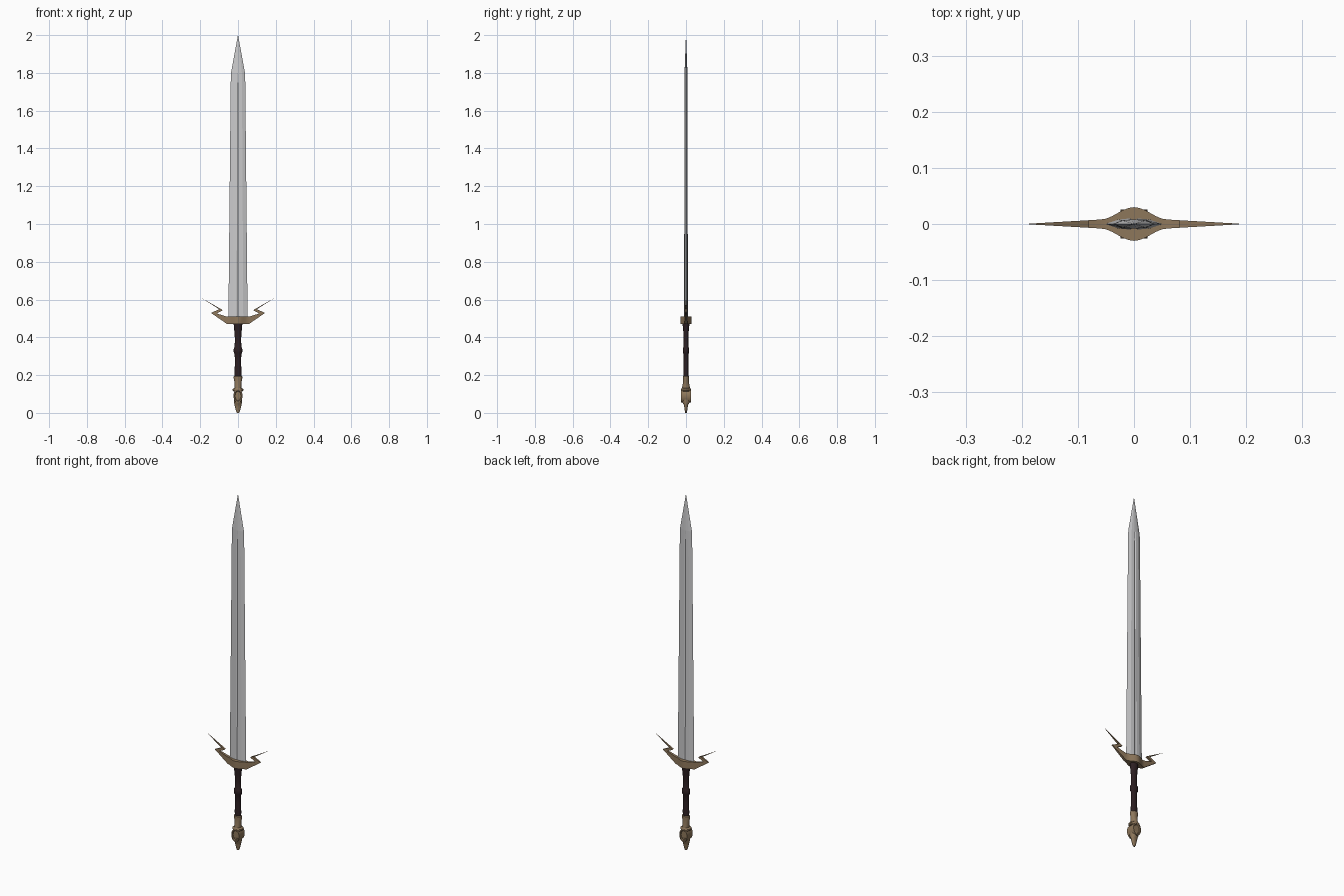
import bpy, bmesh, math
from mathutils import Vector

if "Cube" in bpy.data.objects:
    bpy.data.objects.remove(bpy.data.objects["Cube"])


def material(name, rgb):
    m = bpy.data.materials.new(name)
    m.diffuse_color = (*rgb, 1)
    m.use_nodes = True
    m.node_tree.nodes["Principled BSDF"].inputs["Base Color"].default_value = m.diffuse_color
    return m


STEEL = material("steel", (0.60, 0.60, 0.61))
BRONZE = material("aged bronze", (0.27, 0.185, 0.105))
LEATHER = material("dark leather", (0.026, 0.014, 0.016))


def finish(bm, name, mat, smooth=None):
    bmesh.ops.remove_doubles(bm, verts=bm.verts, dist=1e-5)
    bmesh.ops.recalc_face_normals(bm, faces=bm.faces)
    me = bpy.data.meshes.new(name)
    bm.to_mesh(me)
    bm.free()
    me.materials.append(mat)
    if smooth:
        me.shade_smooth()
        me.set_sharp_from_angle(angle=math.radians(smooth))
    ob = bpy.data.objects.new(name, me)
    bpy.context.collection.objects.link(ob)
    return ob


def loft(rings, name, mat, smooth=None):
    """Skin a list of equally sized point rings and cap both ends."""
    bm = bmesh.new()
    vs = [[bm.verts.new(p) for p in r] for r in rings]
    n = len(rings[0])
    for a, b in zip(vs, vs[1:]):
        for i in range(n):
            j = (i + 1) % n
            bm.faces.new((a[i], a[j], b[j], b[i]))
    bm.faces.new(vs[0])
    bm.faces.new(vs[-1])
    return finish(bm, name, mat, smooth)


def turned(profile, name, mat, sides=20):
    """Elliptical turned part from (z, x radius, y radius)."""
    rings = [[(rx * math.cos(t), ry * math.sin(t), z)
              for t in (2 * math.pi * i / sides for i in range(sides))]
             for z, rx, ry in profile]
    return loft(rings, name, mat, 40)


# Blade: bevelled edges, flat cheeks and a shallow central fuller
def blade_ring(z, w, t, groove):
    half = [(w, 0), (0.55 * w, 0.8 * t), (0.14 * w, t), (0, t - groove),
            (-0.14 * w, t), (-0.55 * w, 0.8 * t)]
    return [(x, y, z) for x, y in half] + [(-x, -y, z) for x, y in half]


loft([blade_ring(0.48, 0.051, 0.010, 0.003),
      blade_ring(1.75, 0.0385, 0.008, 0.003),
      blade_ring(1.80, 0.037, 0.0078, 0.0),
      blade_ring(2.0, 0.0004, 0.0004, 0.0)], "blade", STEEL)


# Crossguard: swollen centre with lightning-shaped wings
def guard_depth(x):
    if x < 0.06:
        return 0.008 + 0.022 * (0.5 + 0.5 * math.cos(math.pi * x / 0.06))
    return max(0.0006, 0.008 * (1 - (x - 0.06) / 0.127))


half = [((x, 0.51), (x, 0.47)) for x in (0, 0.01, 0.02, 0.03, 0.04, 0.05)]
half += [((0.06, 0.51), (0.06, 0.472)), ((0.112, 0.526), (0.143, 0.529)),
         ((0.08, 0.544), (0.10, 0.549)), ((0.187, 0.605), (0.1872, 0.6045))]
stations = [((-u[0], u[1]), (-l[0], l[1])) for u, l in half[:0:-1]] + half
rings = []
for (ux, uz), (lx, lz) in stations:
    du, dl = guard_depth(abs(ux)), guard_depth(abs(lx))
    rings.append([(ux, -du, uz), (ux, du, uz), (lx, dl, lz), (lx, -dl, lz)])
loft(rings, "crossguard", BRONZE, 30)

# Grip: waisted leather with a swollen middle ring
turned([(0.185, 0.018, 0.013), (0.22, 0.0185, 0.013), (0.27, 0.016, 0.012),
        (0.312, 0.018, 0.013), (0.318, 0.022, 0.016), (0.33, 0.0235, 0.017),
        (0.342, 0.022, 0.016), (0.348, 0.018, 0.013), (0.39, 0.0165, 0.012),
        (0.43, 0.019, 0.014), (0.455, 0.022, 0.017), (0.475, 0.023, 0.018)],
       "grip", LEATHER)

# Pommel sleeve, flared collar and end spike
turned([(0.125, 0.018, 0.022), (0.14, 0.018, 0.020), (0.165, 0.019, 0.015),
        (0.183, 0.0225, 0.016), (0.193, 0.0225, 0.016), (0.196, 0.019, 0.013)],
       "pommel_sleeve", BRONZE)
turned([(0.114, 0.024, 0.022), (0.119, 0.029, 0.026), (0.126, 0.029, 0.026),
        (0.132, 0.020, 0.022)], "pommel_collar", BRONZE)
turned([(0.0, 0.006, 0.004), (0.008, 0.010, 0.006), (0.03, 0.016, 0.009),
        (0.045, 0.019, 0.012), (0.058, 0.021, 0.022), (0.075, 0.021, 0.023)],
       "pommel_spike", BRONZE)


# Pommel body: oval drum facing front and back with recessed panels
def oval(y, rx, rz, n=24):
    return [(rx * math.cos(2 * math.pi * i / n), y,
             0.09 + rz * math.sin(2 * math.pi * i / n)) for i in range(n)]


loft([oval(-0.021, 0.015, 0.024), oval(-0.0255, 0.018, 0.029),
      oval(-0.0255, 0.024, 0.036), oval(0.0255, 0.024, 0.036),
      oval(0.0255, 0.018, 0.029), oval(0.021, 0.015, 0.024)],
     "pommel_body", BRONZE, 35)
